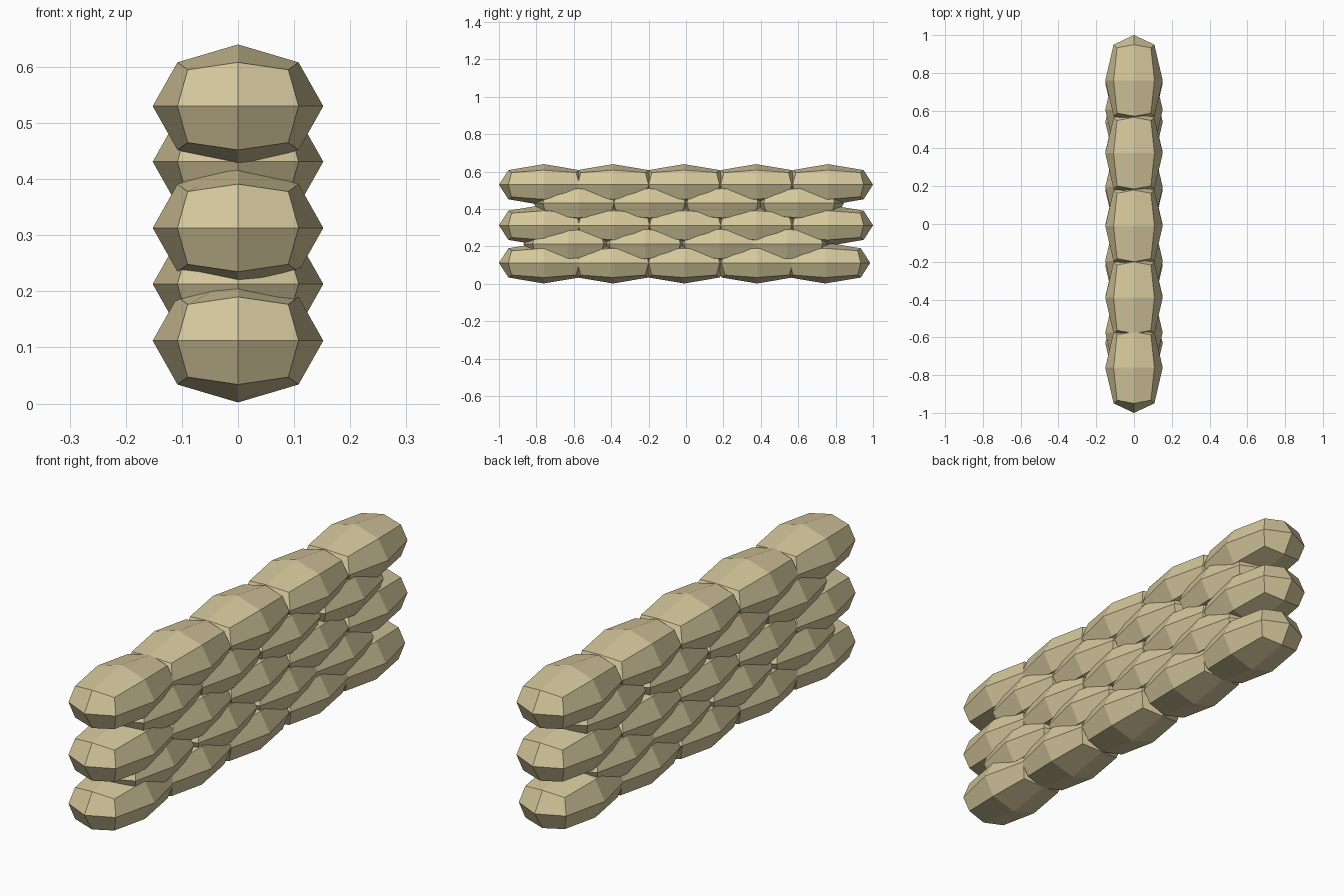
import bpy, bmesh
from mathutils import Vector

if "Cube" in bpy.data.objects:
    bpy.data.objects.remove(bpy.data.objects["Cube"])

HALF = (0.152, 0.24, 0.11)          # half size of one bag
# shrink per axis for face centres, edge midpoints and corners of the bag
SHRINK = {0: (1, 1, 1), 1: (1, 1, 1), 2: (0.71, 0.79, 0.71), 3: (0.59, 0.72, 0.59)}

cloth = bpy.data.materials.new("sand_cloth")
cloth.diffuse_color = (0.66, 0.57, 0.33, 1)
cloth.use_nodes = True
cloth.node_tree.nodes["Principled BSDF"].inputs["Base Color"].default_value = cloth.diffuse_color


def bag_mesh():
    # cube split once per side, then rounded into a pillow
    bm = bmesh.new()
    bmesh.ops.create_cube(bm, size=2)
    bmesh.ops.subdivide_edges(bm, edges=bm.edges[:], cuts=1, use_grid_fill=True)
    for v in bm.verts:
        n = sum(abs(c) > 0.5 for c in v.co)
        v.co = Vector([round(c) * h * s for c, h, s in zip(v.co, HALF, SHRINK[n])])
    mesh = bpy.data.meshes.new("sandbag")
    bm.to_mesh(mesh)
    bm.free()
    mesh.materials.append(cloth)
    return mesh


mesh = bag_mesh()

# rows from bottom to top: height of centre, bag centres along the wall
rows = [
    (0.112, (-0.76, -0.39, -0.01, 0.38, 0.745)),
    (0.213, (-0.63, -0.22, 0.18, 0.54)),
    (0.313, (-0.76, -0.385, -0.005, 0.375, 0.76)),
    (0.431, (-0.575, -0.195, 0.195, 0.605)),
    (0.530, (-0.76, -0.39, -0.01, 0.375, 0.76)),
]
for r, (z, centres) in enumerate(rows, 1):
    for i, y in enumerate(centres, 1):
        bag = bpy.data.objects.new(f"sandbag_row{r}_{i}", mesh)
        bag.location = (0, y, z)
        bpy.context.collection.objects.link(bag)
